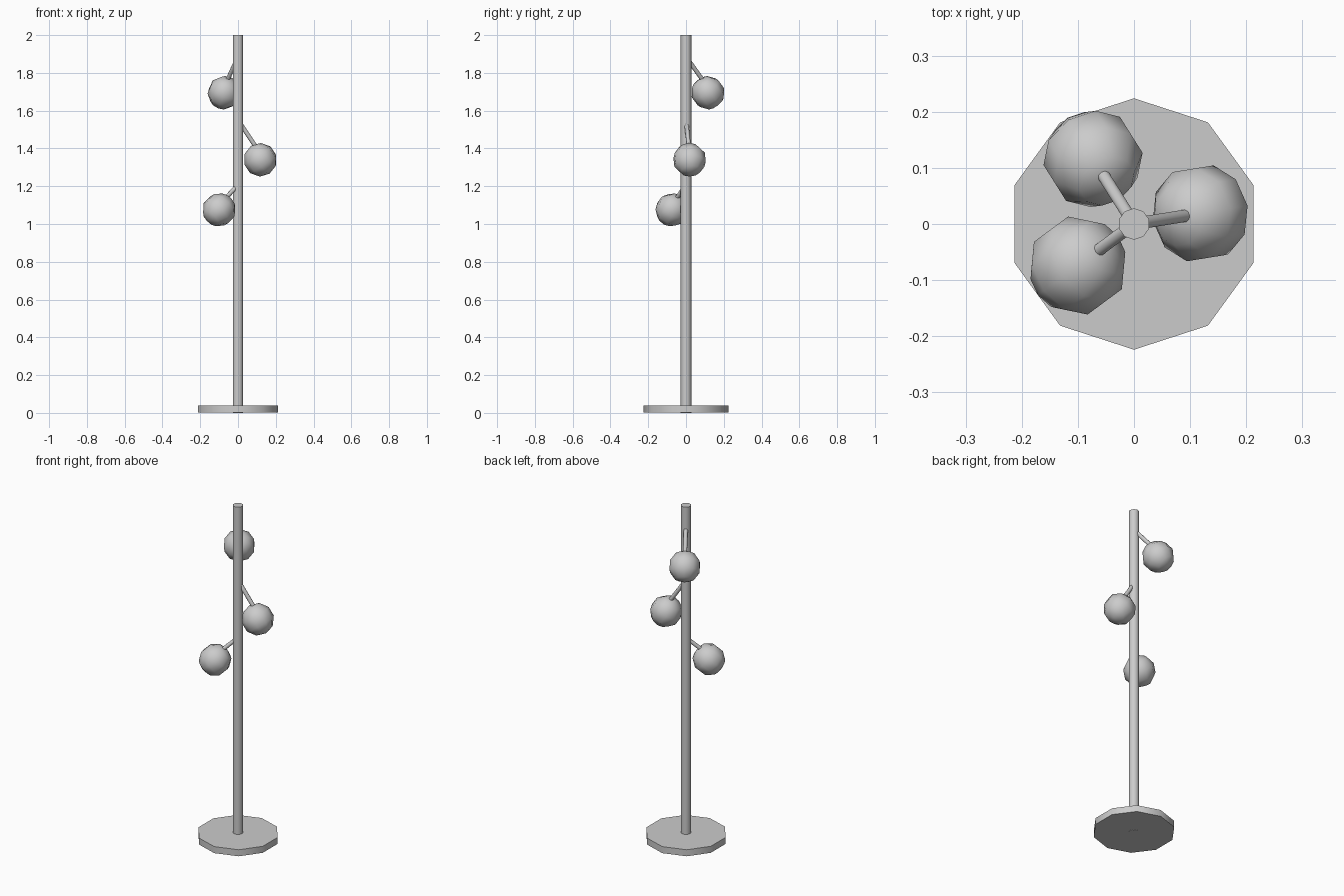
import bpy, math
from mathutils import Vector

if "Cube" in bpy.data.objects:
    bpy.data.objects.remove(bpy.data.objects["Cube"], do_unlink=True)

grey = bpy.data.materials.new("light grey")
grey.use_nodes = True
colour = (0.6, 0.6, 0.6, 1)
grey.diffuse_color = colour
grey.node_tree.nodes["Principled BSDF"].inputs["Base Color"].default_value = colour

SIDES = 10


def finish(name):
    ob = bpy.context.object
    ob.name = name
    ob.data.materials.append(grey)
    bpy.ops.object.shade_smooth_by_angle(angle=math.radians(50))
    return ob


def rod(name, start, end, radius):
    start, end = Vector(start), Vector(end)
    axis = end - start
    bpy.ops.mesh.primitive_cylinder_add(
        vertices=SIDES, radius=radius, depth=axis.length,
        location=(start + end) / 2,
        rotation=axis.to_track_quat('Z', 'Y').to_euler())
    return finish(name)


# Base disc and upright pole
rod("base", (0, 0, 0.001), (0, 0, 0.04), 0.224)
rod("pole", (0, 0, 0), (0, 0, 2), 0.028)

# Three globes on sloping arms: centre, arm start height, arm reach, arm end height
lamps = {
    "upper": ((-0.073, 0.116, 1.695), 1.885, 0.115, 1.75),
    "middle": ((0.118, 0.019, 1.34), 1.55, 0.105, 1.395),
    "lower": ((-0.1, -0.074, 1.075), 1.206, 0.09, 1.13),
}
for name, (centre, top, reach, low) in lamps.items():
    heading = math.atan2(centre[1], centre[0])
    end = (reach * math.cos(heading), reach * math.sin(heading), low)
    rod(name + "_arm", (0, 0, top), end, 0.0115)

    # Globe leans so that its pole lies along the arm
    lean = math.atan2(reach, top - low)
    bpy.ops.mesh.primitive_uv_sphere_add(
        segments=SIDES, ring_count=5, radius=0.089, location=centre,
        rotation=(lean, 0, heading - math.pi / 2 + math.pi))
    globe = finish(name + "_globe")
    globe.rotation_euler = (lean, 0, heading - math.pi / 2)
